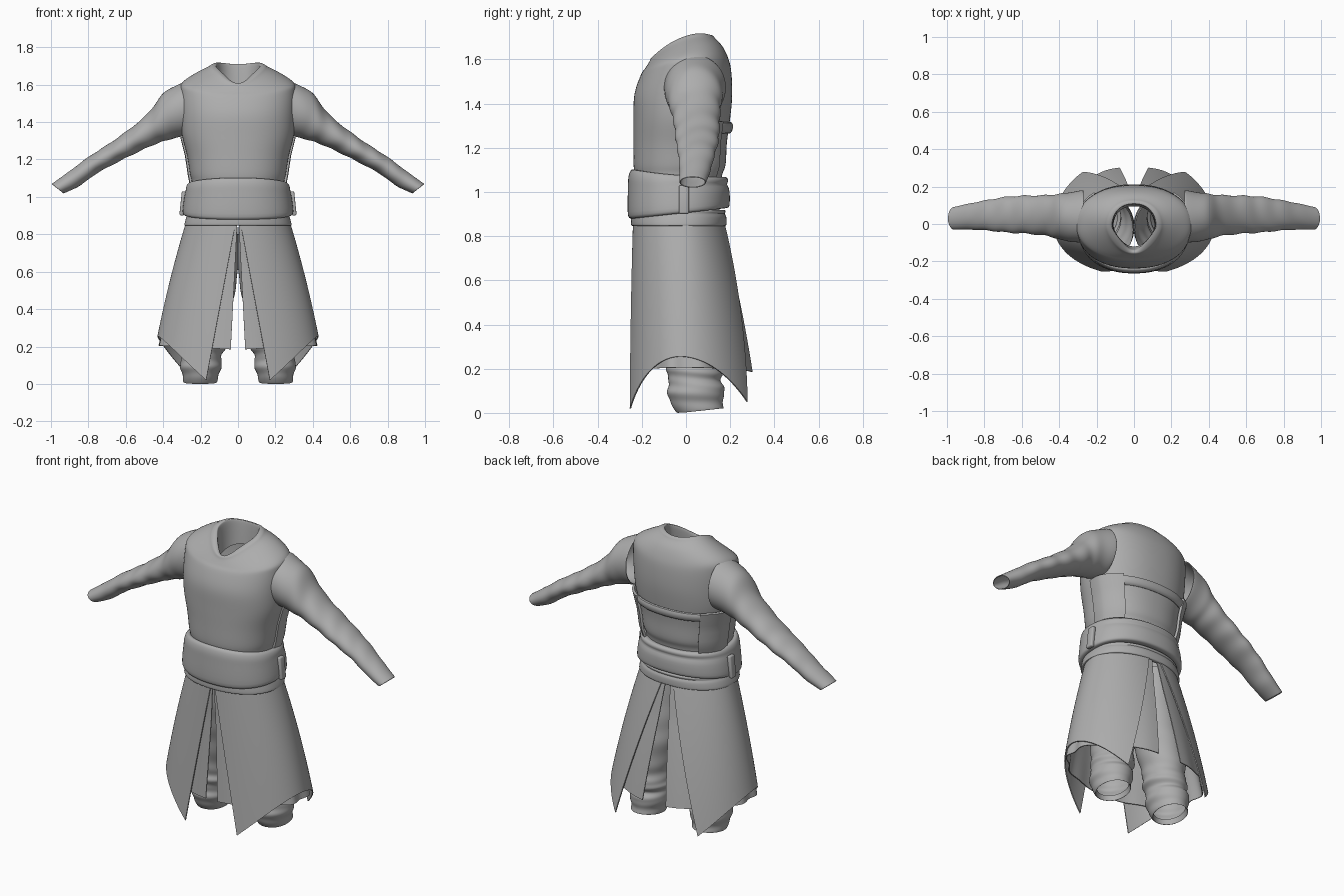
import bpy, math
from math import sin, cos, pi, asin, radians

cube = bpy.data.objects.get("Cube")
if cube:
    bpy.data.objects.remove(cube, do_unlink=True)

cloth = bpy.data.materials.new("grey_cloth")
cloth.use_nodes = True
GREY = (0.42, 0.42, 0.42, 1)
cloth.diffuse_color = GREY
cloth.node_tree.nodes["Principled BSDF"].inputs["Base Color"].default_value = GREY


def finish(ob, mirror=False, thick=0, subsurf=0, bevel=0):
    """Add the material, apply modifiers and smooth the surface."""
    ob.data.materials.append(cloth)
    bpy.ops.object.select_all(action="DESELECT")
    ob.select_set(True)
    bpy.context.view_layer.objects.active = ob
    if thick:
        m = ob.modifiers.new("thickness", "SOLIDIFY")
        m.thickness, m.offset = thick, 0
    if bevel:
        m = ob.modifiers.new("bevel", "BEVEL")
        m.width, m.segments = bevel, 3
    if subsurf:
        ob.modifiers.new("smooth", "SUBSURF").levels = subsurf
    if mirror:
        ob.modifiers.new("mirror", "MIRROR").use_clip = False
    for m in list(ob.modifiers):
        bpy.ops.object.modifier_apply(modifier=m.name)
    bpy.ops.object.shade_smooth_by_angle(angle=radians(40))
    return ob


def surface(name, fn, nu, nv, closed=False, **kw):
    """Grid of quads through fn(u, v); u wraps round when closed."""
    cols = nu if closed else nu + 1
    verts = [fn(i / nu, j / nv) for j in range(nv + 1) for i in range(cols)]
    faces = []
    for j in range(nv):
        for i in range(nu):
            a, b = j * cols + i, j * cols + (i + 1) % cols
            faces.append((a, b, b + cols, a + cols))
    me = bpy.data.meshes.new(name)
    me.from_pydata(verts, [], faces)
    ob = bpy.data.objects.new(name, me)
    bpy.context.collection.objects.link(ob)
    return finish(ob, **kw)


def sample(rows, v):
    """Smoothly interpolated row at v in 0..1."""
    n = len(rows) - 1
    k = min(int(v * n), n - 1)
    f = v * n - k
    a, b, c, d = (rows[max(0, min(n, k + o))] for o in (-1, 0, 1, 2))
    return [q + f / 2 * (r - p + f * (2 * p - 5 * q + 4 * r - s + f * (3 * (q - r) + s - p)))
            for p, q, r, s in zip(a, b, c, d)]


def spow(x, e):
    return math.copysign(abs(x) ** e, x)


# Torso: front y, front z, back y, back z, half width, side lift, front taper
TORSO = [
    (-.225, .86, .15, .86, .25, 0, 0),
    (-.23, 1.06, .16, 1.06, .245, 0, 0),
    (-.238, 1.12, .18, 1.12, .257, 0, 0),
    (-.238, 1.22, .185, 1.22, .272, 0, 0),
    (-.238, 1.33, .2, 1.33, .3, 0, 0),
    (-.235, 1.44, .21, 1.44, .308, 0, 0),
    (-.205, 1.53, .205, 1.55, .31, .02, 0),
    (-.185, 1.56, .19, 1.61, .3, .025, 0),
    (-.172, 1.58, .165, 1.66, .23, .035, .1),
    (-.165, 1.592, .135, 1.692, .165, .042, .25),
    (-.158, 1.606, .125, 1.705, .145, .042, .3),
    (-.145, 1.606, .112, 1.71, .125, .042, .45),
    (-.135, 1.585, .105, 1.695, .115, .04, .5),
    (-.12, 1.48, .095, 1.58, .11, 0, .3),
]


def torso_point(t, row, off=0):
    yf, zf, yb, zb, hw, lift, taper = row
    c = spow(cos(t), .9)
    y = (yf + yb) / 2 - ((yb - yf) / 2 + off) * c
    x = (hw + off) * spow(sin(t), .9) * (1 - taper * max(0, cos(t)))
    return (x, y, (zf + zb) / 2 - (zb - zf) / 2 * c + lift * sin(t) ** 2)


surface("tunic_body", lambda u, v: torso_point(2 * pi * u, sample(TORSO, v)),
        48, 39, closed=True, subsurf=1)


def chest(t, z, off):
    """Point on the lower chest at height z."""
    k = max(i for i in range(1, 5) if TORSO[i][1] <= z or i == 1)
    a, b = TORSO[k], TORSO[k + 1]
    f = (z - a[1]) / (b[1] - a[1])
    return torso_point(t, [p + f * (q - p) for p, q in zip(a, b)], off)


# Side panels wrapping on to the back, and the padded roll between them
surface("back_side_panel",
        lambda u, v: chest(radians(92 + 48 * u), 1.07 + .25 * v, .002 + .013 * min(1, 3 * u)),
        16, 10, mirror=True, thick=.014)


def roll(u, v):
    a = 2 * pi * u
    return chest(radians(138 + 84 * v), 1.29 + .026 * sin(a), .004 + .014 * cos(a))


surface("back_roll", roll, 12, 24, closed=True)

# Sleeves: top x, top z, bottom x, bottom z, centre y, half depth
SLEEVE = [
    (.27, 1.62, .27, 1.33, .04, .14),
    (.39, 1.56, .36, 1.31, .038, .125),
    (.48, 1.445, .44, 1.285, .045, .108),
    (.6, 1.345, .54, 1.24, .05, .1),
    (.7, 1.275, .65, 1.185, .05, .094),
    (.8, 1.21, .76, 1.125, .047, .08),
    (.9, 1.135, .85, 1.06, .04, .068),
    (.995, 1.067, .935, 1.02, .03, .058),
]


def sleeve(u, v):
    xt, zt, xb, zb, yc, ry = sample(SLEEVE, v)
    a = 2 * pi * u
    w = 1 + .035 * sin(pi * v) * sin(44 * v + 1.6 * sin(a) + cos(2 * a))
    c, s = cos(a) * w, sin(a) * w
    return ((xt + xb) / 2 + (xt - xb) / 2 * c, yc + ry * s, (zt + zb) / 2 + (zt - zb) / 2 * c)


surface("sleeve", sleeve, 24, 42, closed=True, mirror=True, thick=.006, subsurf=1)


# Padded belts: offset and height fraction around the profile
BELT = [(-.02, .04), (.01, 0), (.026, .03), (.03, .12), (.03, .4), (.028, .65),
        (.028, .76), (.026, .86), (.018, .97), (.006, 1), (-.02, .95)]


def belt(bulge, base, zbot, ztop, groove):
    def fn(u, v):
        t = 2 * pi * u
        off, f = BELT[round(v * (len(BELT) - 1))]
        off *= bulge
        if .7 < f < .8:
            off -= groove * max(0, .3 - cos(t))
        lo, hi = zbot(t), ztop(t)
        hw = base - .02 * f
        return (hw + off) * spow(sin(t), .9), -.033 - (.202 + off) * spow(cos(t), .9), lo + (hi - lo) * f
    return fn


surface("waist_sash", belt(1, .27, lambda t: .9 - .025 * cos(t),
                           lambda t: 1.07 + .035 * ((1 + cos(t)) / 2) ** 2, .012),
        48, len(BELT) - 1, closed=True, subsurf=1)
surface("lower_belt", belt(.5, .275, lambda t: .845, lambda t: .92, .008),
        48, len(BELT) - 1, closed=True, subsurf=1)

# Loop on each side of the sash
bpy.ops.mesh.primitive_cube_add(size=1, location=(.295, -.01, .965))
loop = bpy.context.object
loop.name = "sash_loop"
loop.scale = (.024, .045, .13)
loop.rotation_euler = (0, radians(-6), 0)
bpy.ops.object.transform_apply(location=True, rotation=True, scale=True)
finish(loop, mirror=True, bevel=.008)


# Skirt layers, each open at the front and the back
def skirt(front, back, hem, off, ruffle=0):
    def fn(u, v):
        z = .865 + (hem(u) - .865) * v
        s = (.865 - z) / .845
        w = .275 + .255 * s - .06 * s * s
        t0 = asin((front[0] + front[1] * s) / w)
        t1 = pi - asin((back[0] + back[1] * s) / w)
        t = t0 + (t1 - t0) * u
        o = off * min(1, .3 + 3 * s) + ruffle * s * s * sin(34 * u) * sin(pi * u)
        depth = .237 + .033 * s if cos(t) > 0 else .172 + .23 * s - .057 * s * s
        return (w + o) * sin(t), -(depth + o) * cos(t) - .015 * (1 - s) * sin(t) ** 2, z
    return fn


surface("skirt_panel", skirt((.012, .158), (.035, .245), lambda u: .02 + .03 * u + .22 * sin(pi * u), 0),
        40, 24, mirror=True, thick=.006)
surface("skirt_lining", skirt((.004, .045), (.015, .08), lambda u: .185 + .02 * sin(pi * u), -.016, .018),
        60, 20, mirror=True, thick=.005)

# Trouser legs: height, centre x, centre y, half width, half depth
LEG = [
    (.04, .2, .06, .08, .095),
    (.008, .202, .065, .09, .105),
    (.05, .2, .05, .098, .118),
    (.1, .198, .045, .114, .132),
    (.145, .195, .04, .105, .118),
    (.19, .185, .04, .118, .13),
    (.24, .182, .035, .11, .122),
    (.32, .178, .03, .12, .13),
    (.45, .155, .02, .132, .14),
    (.58, .14, 0, .138, .15),
    (.72, .13, -.02, .134, .16),
    (.87, .125, -.03, .12, .16),
]


def leg(u, v):
    z, cx, cy, rx, ry = sample(LEG, v)
    a = 2 * pi * u
    fold = 1 + .03 * sin(pi * v) * sin(60 * v + 2 * sin(a))
    tilt = .012 * sin(a) * max(0, 1 - z * 5)
    return cx + rx * fold * cos(a), cy + ry * fold * sin(a), max(0, z + tilt)


surface("trouser_leg", leg, 24, 44, closed=True, mirror=True, subsurf=1)
